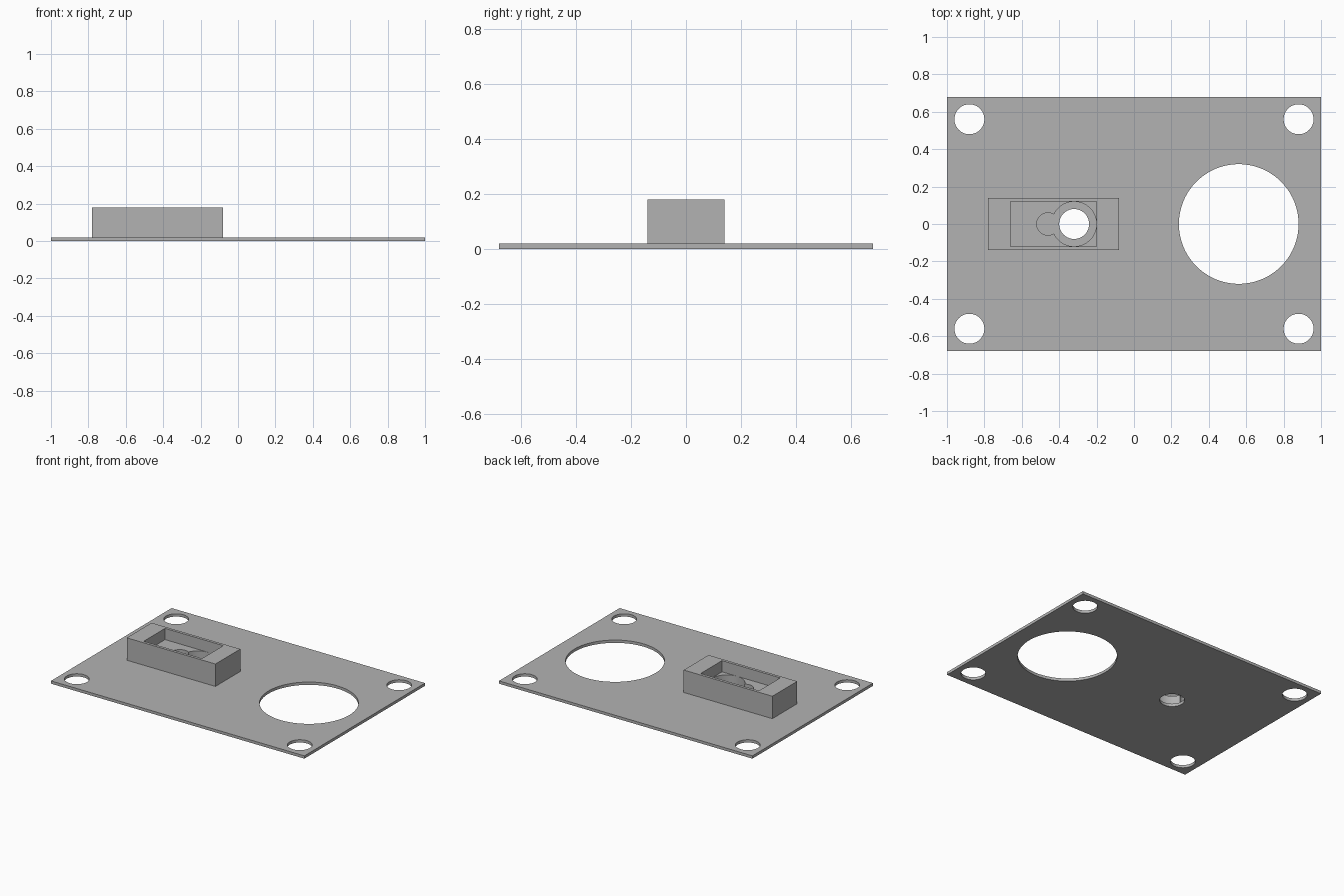
import bpy

default = bpy.data.objects.get("Cube")
if default:
    bpy.data.objects.remove(default, do_unlink=True)

grey = bpy.data.materials.new("plain grey")
grey.use_nodes = True
colour = (0.45, 0.45, 0.45, 1)
grey.diffuse_color = colour
grey.node_tree.nodes["Principled BSDF"].inputs["Base Color"].default_value = colour


def box(name, x0, x1, half_y, z0, z1):
    bpy.ops.mesh.primitive_cube_add(size=1, location=((x0 + x1) / 2, 0, (z0 + z1) / 2))
    obj = bpy.context.object
    obj.name = name
    obj.scale = (x1 - x0, 2 * half_y, z1 - z0)
    bpy.ops.object.transform_apply(location=True, rotation=False, scale=True)
    obj.data.materials.append(grey)
    return obj


def cylinder(x, y, radius, z0, z1):
    bpy.ops.mesh.primitive_cylinder_add(vertices=96, radius=radius, depth=z1 - z0,
                                        location=(x, y, (z0 + z1) / 2))
    obj = bpy.context.object
    obj.data.materials.append(grey)
    return obj


def cut(target, cutter):
    cutter.hide_render = True
    mod = target.modifiers.new("cut", 'BOOLEAN')
    mod.operation = 'DIFFERENCE'
    mod.solver = 'EXACT'
    mod.object = cutter
    bpy.ops.object.select_all(action='DESELECT')
    bpy.context.view_layer.objects.active = target
    target.select_set(True)
    bpy.ops.object.modifier_apply(modifier=mod.name)
    bpy.data.objects.remove(cutter, do_unlink=True)


PLATE_TOP = 0.02
SHAFT_X = -0.32

# Base plate: four corner holes, the large opening and the shaft hole
plate = box("base_plate", -1, 1, 0.68, 0, PLATE_TOP)
holes = [(sx * 0.88, sy * 0.56, 0.08) for sx in (-1, 1) for sy in (-1, 1)]
holes += [(0.56, 0, 0.32), (SHAFT_X, 0, 0.08)]
for x, y, radius in holes:
    cut(plate, cylinder(x, y, radius, -0.1, 0.1))

# Holder block: rectangular pocket, then a keyhole recess down to the plate
holder = box("holder_block", -0.78, -0.08, 0.14, PLATE_TOP, 0.18)
cut(holder, box("pocket_cutter", -0.66, -0.2, 0.12, 0.1, 0.3))
cut(holder, cylinder(SHAFT_X, 0, 0.1195, -0.1, 0.14))
cut(holder, cylinder(-0.46, 0, 0.06, -0.1, 0.14))

# Smooth hole walls with sharp rims
for obj in (plate, holder):
    bpy.ops.object.select_all(action='DESELECT')
    bpy.context.view_layer.objects.active = obj
    obj.select_set(True)
    bpy.ops.object.shade_smooth_by_angle(angle=0.52)
